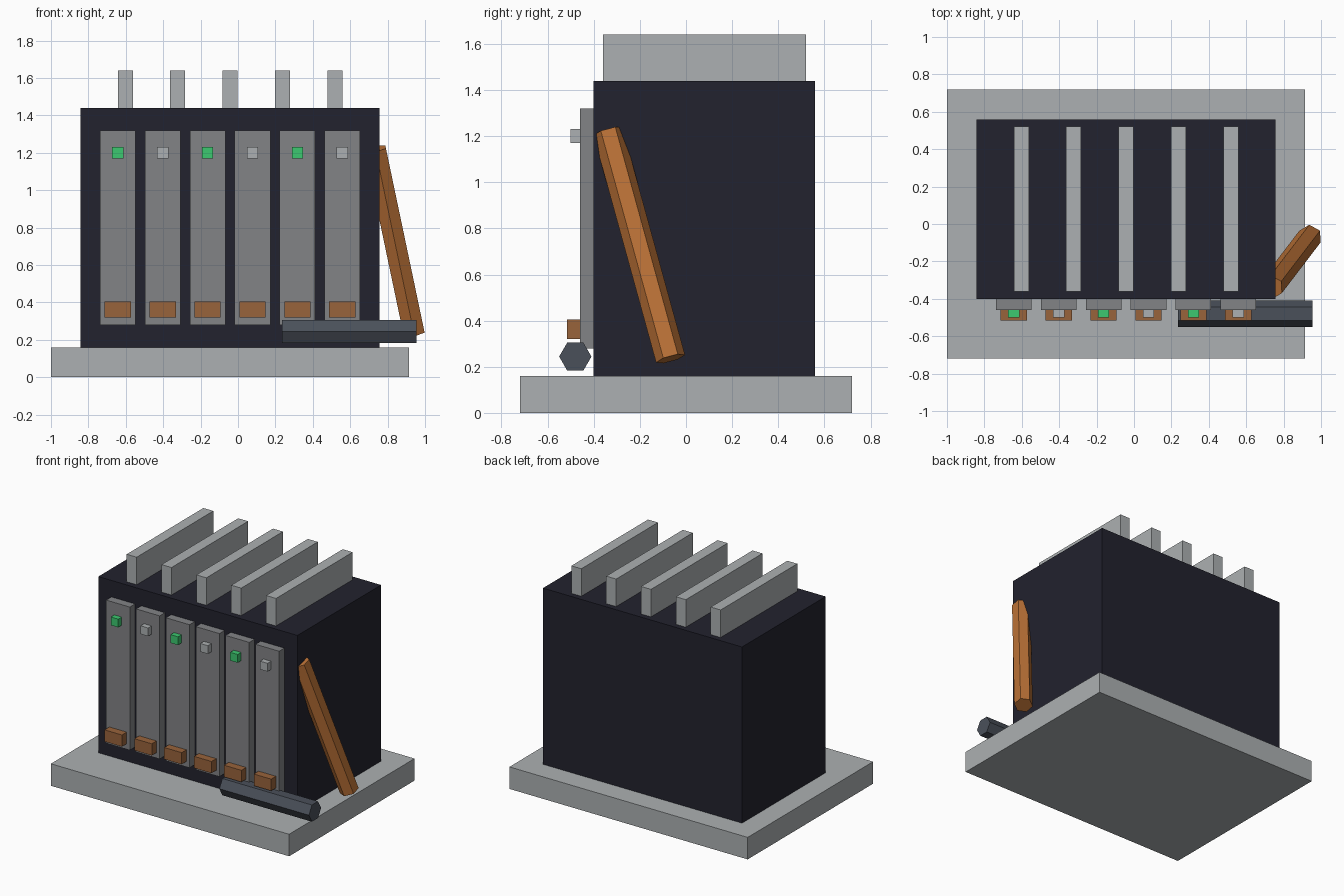
import bpy
from math import pi
from mathutils import Vector, Euler, Matrix

cube = bpy.data.objects.get("Cube")
if cube:
    bpy.data.objects.remove(cube, do_unlink=True)


def material(name, rgb):
    # sRGB bytes to linear
    lin = [((c / 255 + 0.055) / 1.055) ** 2.4 for c in rgb] + [1]
    m = bpy.data.materials.new(name)
    m.use_nodes = True
    m.diffuse_color = lin
    m.node_tree.nodes["Principled BSDF"].inputs["Base Color"].default_value = lin
    return m


concrete = material("light grey", (172, 176, 178))
dark = material("dark navy", (34, 34, 46))
steel = material("mid grey", (130, 131, 134))
green = material("signal green", (60, 200, 112))
bronze = material("dull copper", (152, 99, 59))
copper = material("bright copper", (186, 113, 54))
slate = material("slate", (74, 80, 90))


def box(name, mat, x, y, z):
    """Box from (min, max) pairs on each axis."""
    bpy.ops.mesh.primitive_cube_add(size=1)
    o = bpy.context.object
    o.name = name
    o.location = [(a + b) / 2 for a, b in (x, y, z)]
    o.scale = [b - a for a, b in (x, y, z)]
    o.data.materials.append(mat)
    return o


def hex_bar(name, mat, centre, radius, length, rotation):
    """Six-sided bar with corners on its local y axis."""
    bpy.ops.mesh.primitive_cylinder_add(vertices=6, radius=radius, depth=length,
                                        location=centre, rotation=rotation)
    o = bpy.context.object
    o.name = name
    o.data.materials.append(mat)
    return o


def span(centre, width):
    return (centre - width / 2, centre + width / 2)


MID = -0.0425

# Plinth and cabinet
box("plinth", concrete, (-1, 0.915), (-0.72, 0.72), (0, 0.16))
box("cabinet", dark, span(MID, 1.6), (-0.4, 0.56), (0.16, 1.44))

# Cooling fins on the roof
for i in range(5):
    box(f"roof_fin_{i + 1}", concrete, span(MID + 0.28 * (i - 2), 0.08),
        (-0.36, 0.52), (1.44, 1.64))

# Front modules, each with a lamp and a terminal
for i in range(6):
    x = MID + 0.24 * (i - 2.5)
    box(f"module_{i + 1}", steel, span(x, 0.19), (-0.46, -0.4), (0.28, 1.32))
    box(f"lamp_{i + 1}", concrete if i % 2 else green, span(x, 0.06),
        (-0.5, -0.46), (1.17, 1.23))
    box(f"terminal_{i + 1}", bronze, span(x, 0.14), (-0.515, -0.46), (0.32, 0.405))

# Loose pipe lying in front
hex_bar("front_pipe", slate, (0.595, -0.48, 0.244), 0.07, 0.72, (0, pi / 2, 0))

# Rod leaning on the left wall
low, high = Vector((0.945, -0.07, 0.235)), Vector((0.73, -0.335, 1.22))
hex_bar("leaning_rod", copper, (low + high) / 2, 0.065, (high - low).length,
        (0.263, -0.207, 0))
